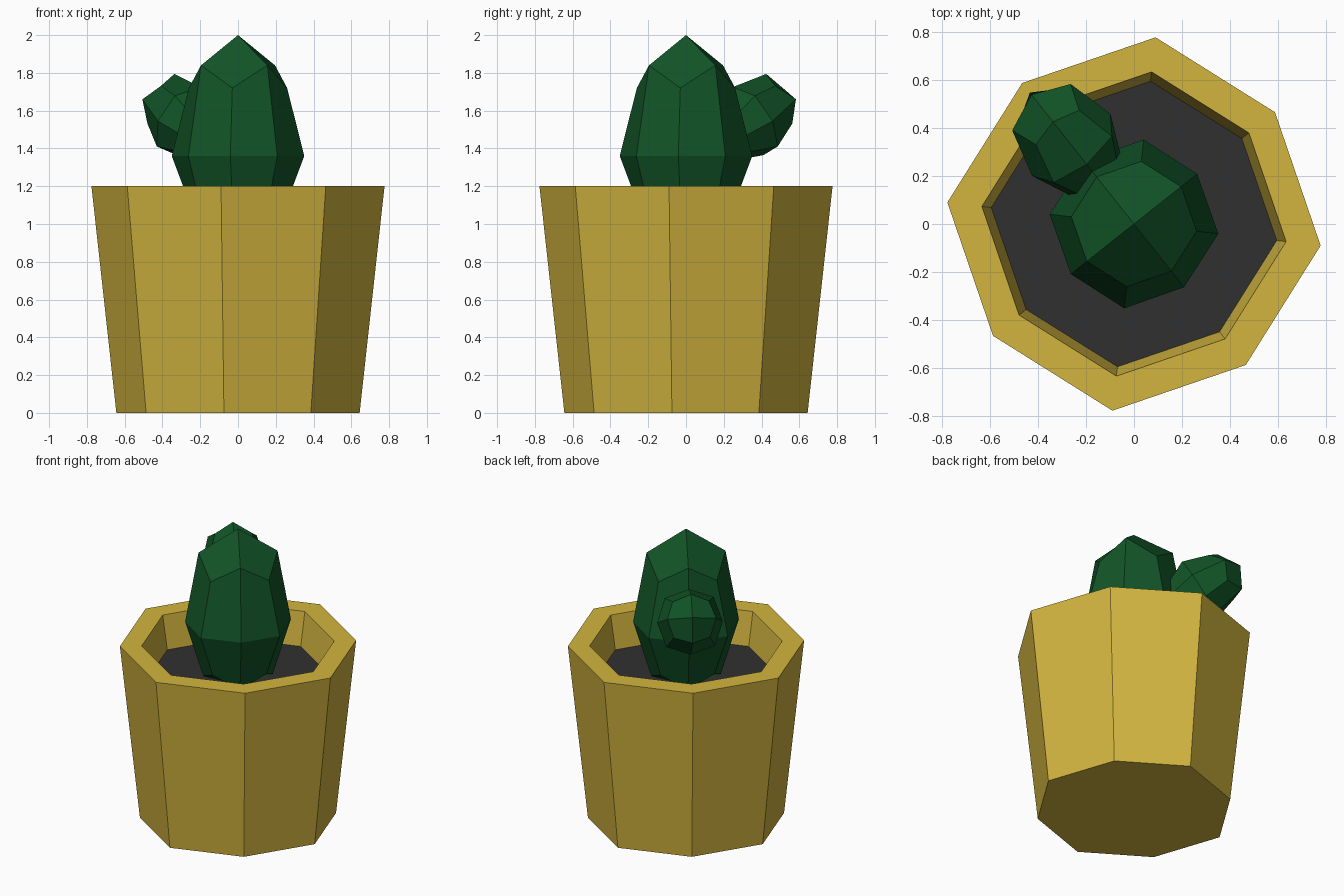
import bpy, math
from mathutils import Matrix, Vector

if "Cube" in bpy.data.objects:
    bpy.data.objects.remove(bpy.data.objects["Cube"])

TURN = math.radians(38.4)   # whole plant and pot are turned by this angle


def material(name, rgb):
    m = bpy.data.materials.new(name)
    m.diffuse_color = (*rgb, 1)
    m.use_nodes = True
    m.node_tree.nodes["Principled BSDF"].inputs["Base Color"].default_value = m.diffuse_color
    return m


def make(name, verts, faces, mat, matrix):
    me = bpy.data.meshes.new(name)
    me.from_pydata(verts, [], faces)
    me.materials.append(mat)
    ob = bpy.data.objects.new(name, me)
    ob.matrix_world = matrix
    bpy.context.collection.objects.link(ob)
    return ob


def ring(even, odd, z_even, z_odd):
    """Eight points whose radius and height alternate."""
    pts = []
    for i in range(8):
        r, z = (odd, z_odd) if i % 2 else (even, z_even)
        a = i * math.pi / 4
        pts.append((r * math.cos(a), r * math.sin(a), z))
    return pts


def bridge(a, b):
    """Quads between two rings starting at vertex a (lower) and b (upper)."""
    return [(a + i, a + (i + 1) % 8, b + (i + 1) % 8, b + i) for i in range(8)]


def cactus(name, mat, matrix):
    """Rounded cube-like ball, origin at its widest ring."""
    v = (ring(0.22, 0.24, -0.38, -0.30) + ring(0.335, 0.353, 0, 0)
         + ring(0.25, 0.262, 0.48, 0.36) + [(0, 0, -0.46), (0, 0, 0.64)])
    f = bridge(0, 8) + bridge(8, 16)
    for i in range(0, 8, 2):                    # four quads close each end
        j = (i + 2) % 8
        f += [(25, 16 + i, 17 + i, 16 + j), (24, j, i + 1, i)]
    return make(name, v, f, mat, matrix)


yellow = material("ochre_pot", (0.65, 0.46, 0.05))
soil_mat = material("dark_soil", (0.03, 0.03, 0.03))
green = material("cactus_green", (0.0056, 0.088, 0.02))

spin = Matrix.Rotation(TURN, 4, 'Z')


def oct_ring(scale, z):
    return ring(0.748 * scale, 0.781 * scale, z, z)


# Pot: tapered outer wall, flat rim, inner wall down to the soil
SOIL_Z = 0.97
pot_verts = (oct_ring(0.83, 0) + oct_ring(1, 1.2)
             + oct_ring(0.815, 1.2) + oct_ring(0.765, SOIL_Z))
pot_faces = bridge(0, 8) + bridge(8, 16) + bridge(16, 24) + [tuple(range(7, -1, -1))]
make("pot", pot_verts, pot_faces, yellow, spin)

# Soil disc
make("soil", oct_ring(0.765, SOIL_Z), [tuple(range(8))], soil_mat, spin)

# Main cactus
cactus("cactus_body", green, Matrix.Translation((0, 0, 1.36)) @ spin)

# Side shoot: smaller copy leaning out to the back left
side = Vector((math.cos(TURN), math.sin(TURN), 0))
out = Vector((-side.y, side.x, 0))
tilt = math.radians(30)
axis = out * math.cos(tilt) + Vector((0, 0, math.sin(tilt)))
basis = Matrix((side, axis.cross(side), axis)).transposed().to_4x4()
place = Matrix.Translation(out * 0.42 + Vector((0, 0, 1.545)))
cactus("cactus_shoot", green, place @ basis @ Matrix.Diagonal((0.62, 0.62, 0.48, 1)))
